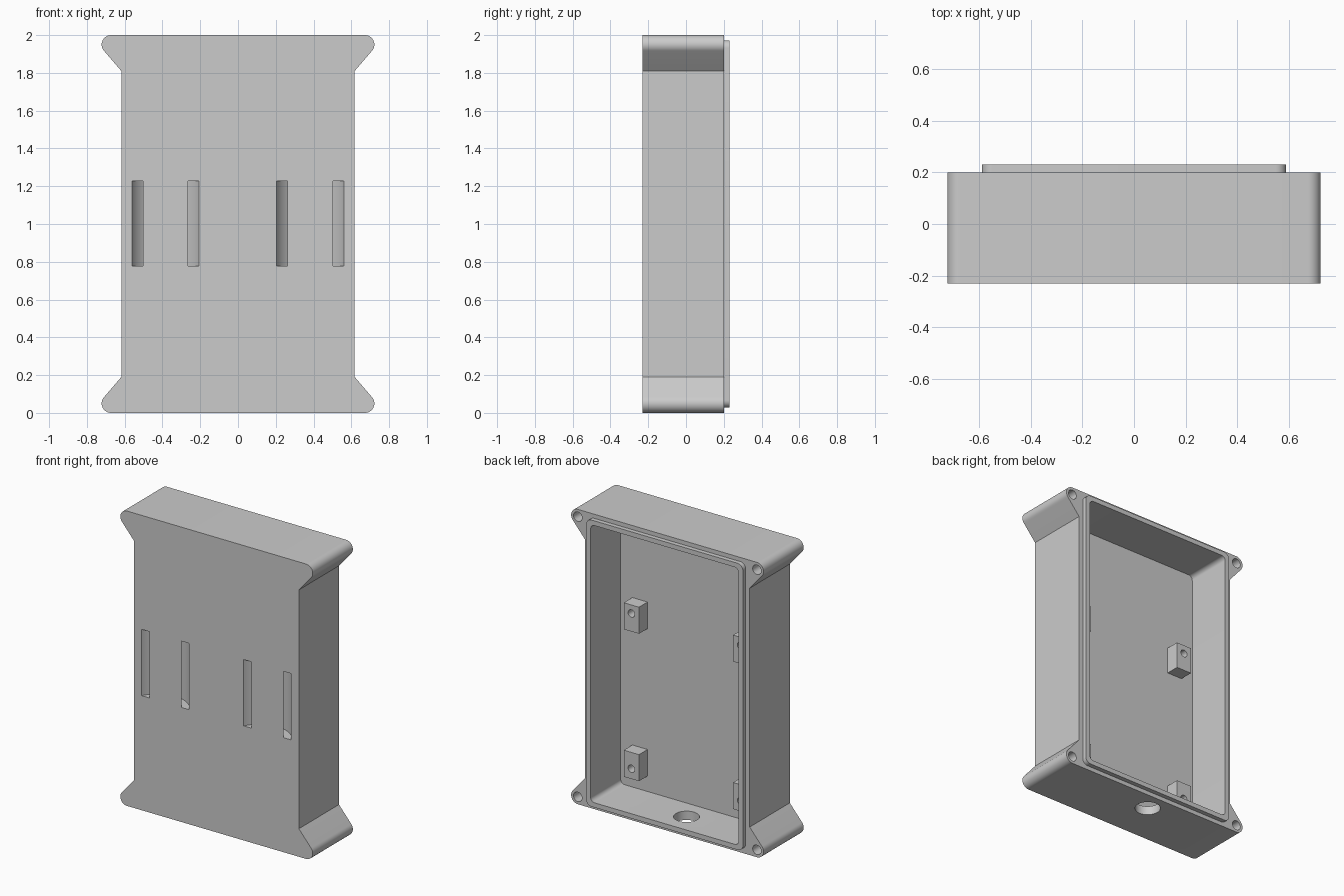
import bpy, bmesh
from math import cos, sin, radians, hypot
from mathutils import Vector

if "Cube" in bpy.data.objects:
    bpy.data.objects.remove(bpy.data.objects["Cube"])

grey = bpy.data.materials.new("plain grey")
grey.use_nodes = True
grey.diffuse_color = (0.6, 0.6, 0.6, 1)
grey.node_tree.nodes["Principled BSDF"].inputs["Base Color"].default_value = (0.6, 0.6, 0.6, 1)

FRONT, RIM, LIP, FLOOR = -0.23, 0.20, 0.23, -0.092
MID = 1.0


def arc(cx, cy, r, a0, a1, n):
    """Points on a circular arc, angles in degrees."""
    steps = [radians(a0 + (a1 - a0) * i / n) for i in range(n + 1)]
    return [(cx + r * cos(a), cy + r * sin(a)) for a in steps]


def prism(name, pts, lo, hi, axis="y"):
    """Extrude a flat outline along y (outline in x, z) or z (outline in x, y)."""
    bm = bmesh.new()
    place = (lambda p: (p[0], lo, p[1])) if axis == "y" else (lambda p: (p[0], p[1], lo))
    face = bm.faces.new([bm.verts.new(place(p)) for p in pts])
    moved = bmesh.ops.extrude_face_region(bm, geom=[face])["geom"]
    shift = Vector((0, hi - lo, 0) if axis == "y" else (0, 0, hi - lo))
    bmesh.ops.translate(bm, vec=shift, verts=[v for v in moved if isinstance(v, bmesh.types.BMVert)])
    bmesh.ops.recalc_face_normals(bm, faces=bm.faces)
    mesh = bpy.data.meshes.new(name)
    bm.to_mesh(mesh)
    bm.free()
    mesh.materials.append(grey)
    ob = bpy.data.objects.new(name, mesh)
    bpy.context.collection.objects.link(ob)
    return ob


def rounded(hx, hz, r):
    """Rounded rectangle centred on the box."""
    pts = []
    for i, (sx, sz) in enumerate([(1, 1), (-1, 1), (-1, -1), (1, -1)]):
        pts += arc(sx * (hx - r), MID + sz * (hz - r), r, 90 * i, 90 * i + 90, 8)
    return pts


def circle(x, y, r):
    return arc(x, y, r, 0, 360, 32)[:-1]


def combine(target, tool, operation):
    """Apply a boolean and discard the tool."""
    tool.hide_render = True
    mod = target.modifiers.new(operation, "BOOLEAN")
    mod.operation, mod.solver, mod.object = operation, "EXACT", tool
    bpy.context.view_layer.objects.active = target
    bpy.ops.object.modifier_apply(modifier=mod.name)
    bpy.data.objects.remove(tool)


# Outer shell with a flared, rounded ear at each corner
ear = [(0.618, 1.81)] + arc(0.672, 1.95, 0.05, -42, 90, 14)
upper = ear + [(-x, z) for x, z in reversed(ear)]
outline = upper + [(x, 2 * MID - z) for x, z in reversed(upper)]
case = prism("enclosure_case", outline, FRONT, RIM)

# Raised lip and hollow interior
combine(case, prism("lip", rounded(0.588, 0.972, 0.04), RIM - 0.05, LIP), "UNION")
combine(case, prism("cavity", rounded(0.555, 0.94, 0.03), FLOOR, LIP + 0.1), "DIFFERENCE")

# Board mounting posts with screw holes
for side in (-1, 1):
    for z0, z1, hole in ((0.165, 0.345, 0.234), (1.165, 1.345, 1.287)):
        a, b = side * 0.353, side * 0.467
        post = [(a, z0), (b, z0), (b, z1), (a, z1)]
        combine(case, prism("post", post, FLOOR - 0.02, 0), "UNION")
        combine(case, prism("post_hole", circle(side * 0.41, hole, 0.025), -0.08, 0.04), "DIFFERENCE")

# Lid screw holes in the ears
for side in (-1, 1):
    for z in (0.05, 1.95):
        combine(case, prism("ear_hole", circle(side * 0.672, z, 0.032), -0.1, RIM + 0.1), "DIFFERENCE")

# Curved strap channels through the front wall
drop = 0.089
for cx in (-0.384, 0.382):
    cy = FRONT - drop
    band = arc(cx, cy, hypot(0.178, drop), 10, 170, 40)
    band += arc(cx, cy, hypot(0.12, drop), 170, 10, 40)
    combine(case, prism("strap_channel", band, 0.777, 1.227, "z"), "DIFFERENCE")

# Cable opening in the bottom wall
combine(case, prism("cable_hole", circle(-0.053, 0.07, 0.08), -0.1, 0.12, "z"), "DIFFERENCE")

bpy.ops.object.select_all(action="DESELECT")
case.select_set(True)
bpy.context.view_layer.objects.active = case
bpy.ops.object.shade_smooth_by_angle(angle=radians(30))
